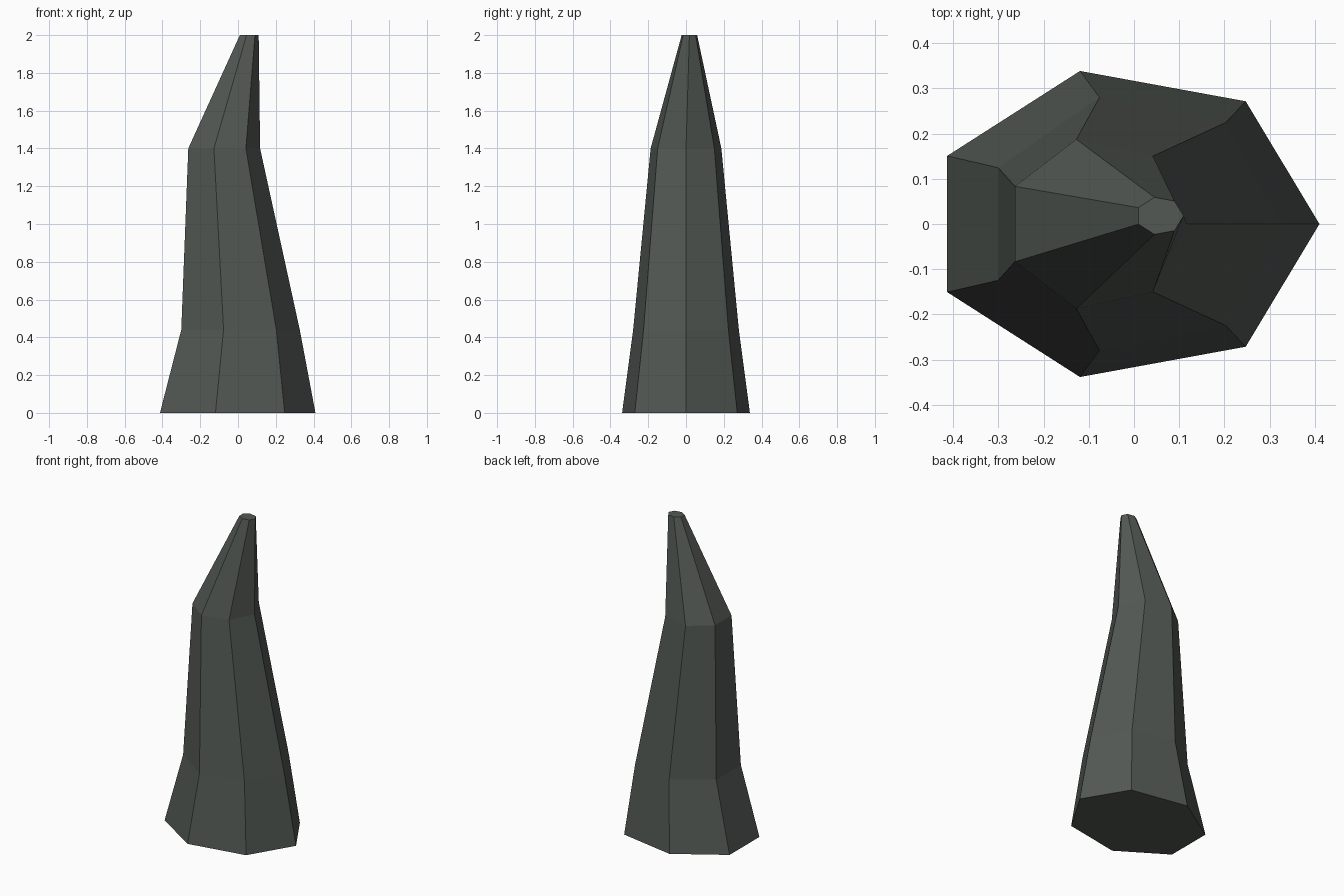
import bpy, bmesh, math

if "Cube" in bpy.data.objects:
    bpy.data.objects.remove(bpy.data.objects["Cube"])

# Stone colour
stone = bpy.data.materials.new("dark grey stone")
stone.diffuse_color = (0.085, 0.098, 0.088, 1)
stone.use_nodes = True
stone.node_tree.nodes["Principled BSDF"].inputs["Base Color"].default_value = stone.diffuse_color

# Cross-sections: centre x, centre y, height, x radius, y radius
SIDES = 7
RINGS = [
    (-0.023, 0.0, 0.0, 0.433, 0.347),
    (-0.003, 0.0, 0.44, 0.33, 0.287),
    (-0.083, 0.0, 1.4, 0.20, 0.192),
    (0.057, 0.018, 2.0, 0.0525, 0.042),
]

# Bent seven-sided spire, lofted through the rings
bm = bmesh.new()
loops = []
for cx, cy, z, rx, ry in RINGS:
    angles = [math.tau * i / SIDES for i in range(SIDES)]
    loops.append([bm.verts.new((cx + rx * math.cos(a), cy + ry * math.sin(a), z))
                  for a in angles])
for low, high in zip(loops, loops[1:]):
    for i in range(SIDES):
        j = (i + 1) % SIDES
        bm.faces.new((low[i], low[j], high[j], high[i]))

# End caps
bm.faces.new(loops[0][::-1])
bm.faces.new(loops[-1])

mesh = bpy.data.meshes.new("rock_spire")
bm.to_mesh(mesh)
bm.free()
mesh.materials.append(stone)
spire = bpy.data.objects.new("rock_spire", mesh)
bpy.context.collection.objects.link(spire)
